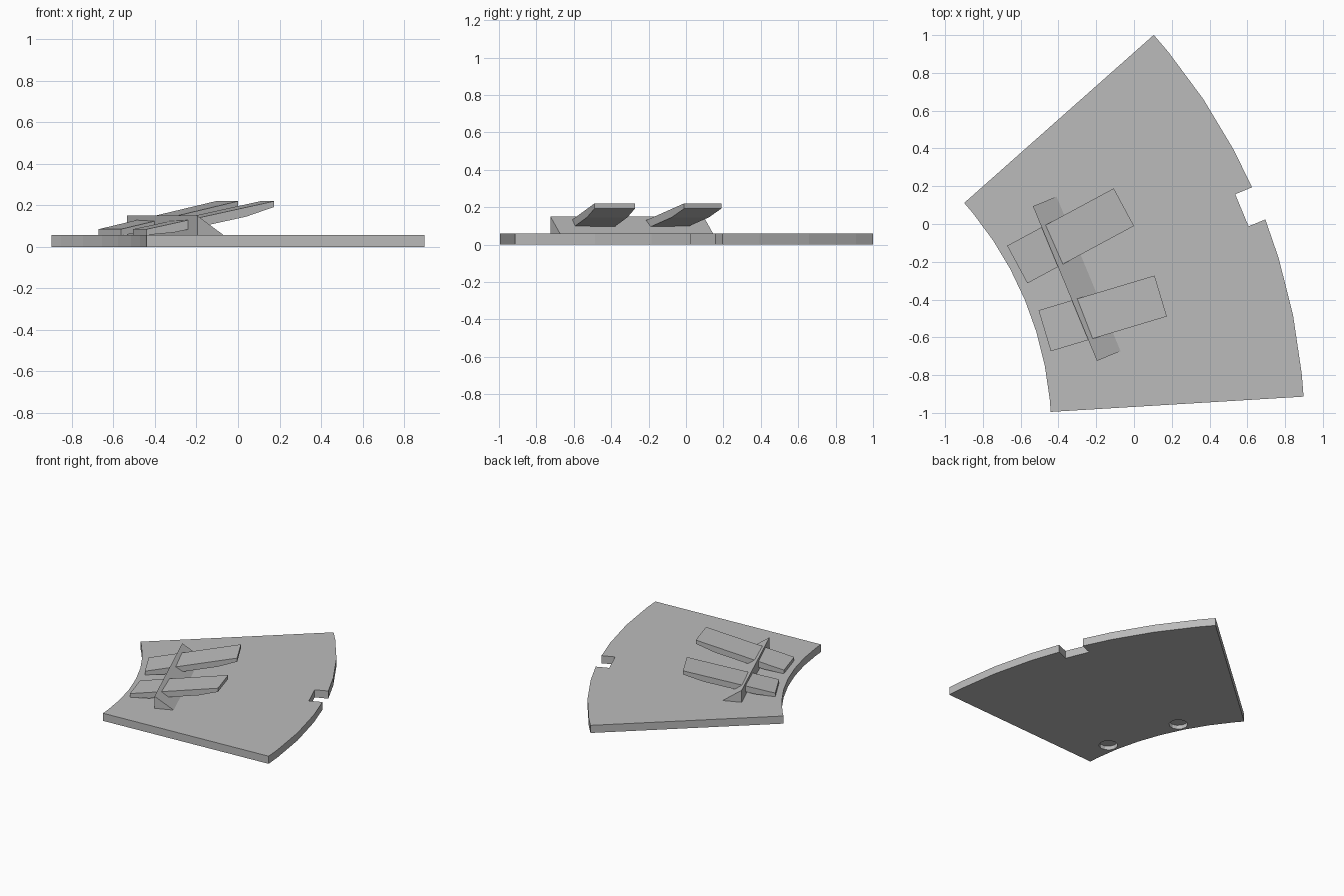
import bpy, bmesh
from math import radians, sin, cos
from mathutils import Matrix, Vector

cube = bpy.data.objects.get("Cube")
if cube:
    bpy.data.objects.remove(cube, do_unlink=True)

grey = bpy.data.materials.new("plain grey")
grey.use_nodes = True
COLOUR = (0.5, 0.5, 0.5, 1)
grey.diffuse_color = COLOUR
grey.node_tree.nodes["Principled BSDF"].inputs["Base Color"].default_value = COLOUR

# Ring frame: x runs outward from the ring centre through the sector's middle
MID = radians(22.5)
CENTRE = Matrix.Translation((-2.2715, -1.105, 0))
FRAME = CENTRE @ Matrix.Rotation(MID, 4, 'Z')
INNER, OUTER = 1.834, 3.175
HALF = radians(19.05)
STEP = radians(5.625)
TOP = 0.058


def prism(name, points, offset, matrix):
    """Extrude a closed polygon of 3D points by an offset vector."""
    bm = bmesh.new()
    face = bm.faces.new([bm.verts.new(p) for p in points])
    grown = bmesh.ops.extrude_face_region(bm, geom=[face])["geom"]
    bmesh.ops.translate(bm, vec=Vector(offset),
                        verts=[v for v in grown if isinstance(v, bmesh.types.BMVert)])
    bmesh.ops.recalc_face_normals(bm, faces=bm.faces)
    mesh = bpy.data.meshes.new(name)
    bm.to_mesh(mesh)
    bm.free()
    mesh.materials.append(grey)
    obj = bpy.data.objects.new(name, mesh)
    bpy.context.collection.objects.link(obj)
    obj.matrix_world = matrix
    return obj


def cut(target, cutter):
    cutter.hide_render = True
    cutter.hide_set(True)
    cutter.display_type = 'WIRE'
    mod = target.modifiers.new("cut", 'BOOLEAN')
    mod.operation, mod.solver, mod.object = 'DIFFERENCE', 'EXACT', cutter


# Base plate: ring sector with a notch in the outer rim
angles = [-HALF] + [i * STEP for i in range(-3, 4)] + [HALF]


def arc(radius, steps):
    return [(radius * cos(a), radius * sin(a), 0) for a in steps]


NOTCH, NOTCH_FLOOR = 0.092, 3.077
rim = OUTER - 0.002
notch = [(rim, -NOTCH, 0), (NOTCH_FLOOR, -NOTCH, 0),
         (NOTCH_FLOOR, NOTCH, 0), (rim, NOTCH, 0)]
outline = (arc(OUTER, [a for a in angles if a < -0.01]) + notch
           + arc(OUTER, [a for a in angles if a > 0.01])
           + arc(INNER, reversed(angles)))
plate = prism("base_plate", outline, (0, 0, TOP), FRAME)

# Round pockets under the inner rim
for i, deg in enumerate((10.9, 27.8)):
    spin = CENTRE @ Matrix.Rotation(radians(deg), 4, 'Z') @ Matrix.Translation((1.915, 0, -0.02))
    ring = arc(0.065, [radians(30 * k) for k in range(12)])
    cut(plate, prism(f"pocket_cutter_{i + 1}", ring, (0, 0, 0.05), spin))

# Wedge-shaped ridge: upright inner wall, sloping outer side
RIDGE = 0.443
prism("ridge", [(2.063, -RIDGE, 0.04), (2.22, -RIDGE, 0.04),
                (2.198, -RIDGE, TOP), (2.063, -RIDGE, 0.15)],
      (0, 2 * RIDGE, 0), FRAME)

# Two tilted planks over the ridge, thinner underneath at both ends
START, END, LOW, HIGH = 1.878, 2.519, 0.085, 0.22
WIDTH, TAPER, THICK, TIP = 0.226, 0.14, 0.045, 0.028


def height(r):
    return LOW + (HIGH - LOW) * (r - START) / (END - START)


for name, side in (("left_plank", 1), ("right_plank", -1)):
    under = [(END, TIP), (END - TAPER, THICK), (START + TAPER, THICK), (START, TIP)]
    profile = [(r, -WIDTH / 2, height(r) - d) for r, d in [(START, 0), (END, 0)] + under]
    turn = Matrix.Rotation(side * radians(5.8), 4, 'Z')
    prism(name, profile, (0, WIDTH, 0), FRAME @ turn)
